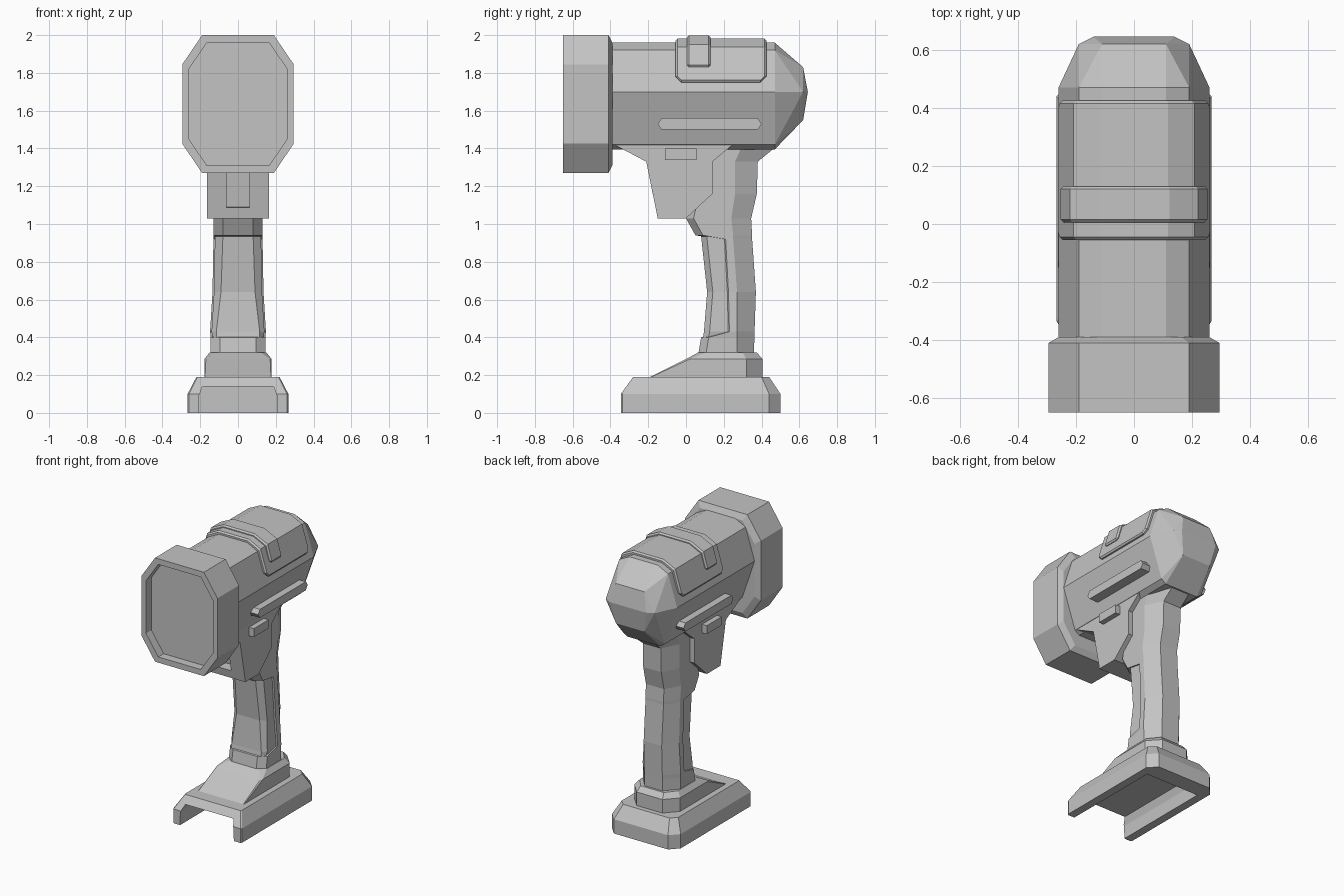
import bpy
import bmesh

cube = bpy.data.objects.get("Cube")
if cube:
    bpy.data.objects.remove(cube)

grey = bpy.data.materials.new("plain_grey")
grey.use_nodes = True
GREY = (0.55, 0.55, 0.55, 1)
grey.diffuse_color = GREY
grey.node_tree.nodes["Principled BSDF"].inputs["Base Color"].default_value = GREY


def finish(name, bm):
    bmesh.ops.recalc_face_normals(bm, faces=bm.faces)
    mesh = bpy.data.meshes.new(name)
    bm.to_mesh(mesh)
    bm.free()
    mesh.materials.append(grey)
    obj = bpy.data.objects.new(name, mesh)
    bpy.context.scene.collection.objects.link(obj)
    return obj


def loft(name, rings):
    """Skin a list of equal-length point rings and cap both ends."""
    bm = bmesh.new()
    rows = [[bm.verts.new(p) for p in ring] for ring in rings]
    n = len(rows[0])
    for a, b in zip(rows, rows[1:]):
        for i in range(n):
            j = (i + 1) % n
            bm.faces.new((a[i], a[j], b[j], b[i]))
    bm.faces.new(rows[0])
    bm.faces.new(rows[-1])
    return finish(name, bm)


def both(half):
    """Close a right-hand half outline by mirroring it across x = 0."""
    return half + [(-x, v) for x, v in reversed(half)]


def at_y(half, y):
    return [(x, y, z) for x, z in both(half)]


def at_z(z, front, front_half, cut, side, back_cut, back, back_half):
    half = [(front_half, front), (side, front + cut), (side, back_cut), (back_half, back)]
    return [(x, y, z) for x, y in both(half)]


def side_prism(name, outline, x0, x1):
    return loft(name, [[(x, y, z) for y, z in outline] for x in (x0, x1)])


def bevel(obj, width, angle=0.6):
    mod = obj.modifiers.new("bevel", "BEVEL")
    mod.width, mod.segments, mod.angle_limit = width, 1, angle


def cut(obj, cutter):
    mod = obj.modifiers.new("cut", "BOOLEAN")
    mod.object, mod.operation, mod.solver = cutter, "DIFFERENCE", "EXACT"
    cutter.hide_render = True
    cutter.hide_viewport = True
    cutter.display_type = "WIRE"


# Front ring with a shallow recessed face
def ring_outline(w, top, bottom, corner_x, corner_z):
    return [(corner_x, top), (w, top - corner_z), (w, bottom + corner_z), (corner_x, bottom)]


outer = ring_outline(0.295, 2.0, 1.27, 0.19, 0.155)
inner = ring_outline(0.26, 1.96, 1.31, 0.165, 0.14)
loft("front_ring", [at_y(inner, -0.39), at_y(outer, -0.41), at_y(outer, -0.65),
                    at_y(inner, -0.65), at_y(inner, -0.59)])

# Main barrel housing
barrel = [(0.11, 1.96), (0.19, 1.92), (0.26, 1.70), (0.165, 1.42), (0.13, 1.395)]
loft("barrel_housing", [at_y(barrel, -0.40), at_y(barrel, 0.47)])

# Faceted rear cap
bm = bmesh.new()
points = at_y(barrel, 0.47) + at_y([(0.11, 1.83), (0.19, 1.70), (0.11, 1.55)], 0.62)
points += [(0.14, 0.645, 1.70), (-0.14, 0.645, 1.70)]
for p in points:
    bm.verts.new(p)
bmesh.ops.convex_hull(bm, input=bm.verts)
bmesh.ops.dissolve_limit(bm, angle_limit=0.03, verts=bm.verts, edges=bm.edges)
finish("rear_cap", bm)


# Top cover and strap wrapped over the housing
def wrap(name, d, y0, y1, low, corner):
    rings = []
    for y, z in ((y0, low + corner), (y0 + corner, low), (y1 - corner, low), (y1, low + corner)):
        x = 0.26 - (z - 1.70) * 0.318
        rings.append(at_y([(0.11 + d * 0.3, 1.96 + d), (0.19 + d * 0.8, 1.92 + d * 0.8),
                           (x + d, z), (x - 0.04, z)], y))
    bevel(loft(name, rings), 0.01, 0.9)


wrap("top_cover", 0.022, -0.055, 0.425, 1.75, 0.03)
wrap("top_strap", 0.038, 0.005, 0.13, 1.83, 0.012)

# Trigger housing with a slot in its front
trigger = side_prism("trigger_housing", [
    (-0.40, 1.43), (-0.21, 1.33), (-0.15, 1.03), (0.0, 1.03), (0.14, 1.16),
    (0.14, 1.33), (0.26, 1.43)], -0.163, 0.163)
cut(trigger, side_prism("trigger_slot_cutter", [
    (-0.5, 1.07), (-0.09, 1.09), (-0.12, 1.31), (-0.5, 1.31)], -0.06, 0.06))

# Side rails and small side blocks
for side, s in (("left", 1), ("right", -1)):
    side_prism(side + "_rail", [
        (-0.15, 1.53), (-0.13, 1.56), (0.38, 1.56), (0.40, 1.53), (0.38, 1.50),
        (-0.13, 1.50)], 0.16 * s, 0.262 * s)
    side_prism(side + "_block", [
        (-0.11, 1.34), (0.055, 1.34), (0.055, 1.40), (-0.11, 1.40)], 0.12 * s, 0.2 * s)

# Handle, set back behind the grip panel
handle = []
for z, front, side, back_cut, back in (
        (1.42, 0.06, 0.13, 0.30, 0.49), (1.33, 0.05, 0.13, 0.26, 0.38),
        (1.16, 0.03, 0.13, 0.26, 0.375), (1.03, 0.0, 0.13, 0.24, 0.345),
        (0.94, 0.05, 0.13, 0.25, 0.35), (0.92, 0.17, 0.13, 0.25, 0.35),
        (0.64, 0.185, 0.135, 0.27, 0.37), (0.43, 0.19, 0.148, 0.27, 0.363),
        (0.40, 0.08, 0.145, 0.27, 0.362), (0.31, 0.065, 0.145, 0.27, 0.36)):
    handle.append(at_z(z, front, side - 0.05, 0.04, side, back_cut, back, 0.07))
loft("handle", handle)

grip = []
for z, front, flat, side in ((0.935, 0.08, 0.08, 0.122), (0.64, 0.112, 0.09, 0.127),
                             (0.43, 0.095, 0.115, 0.14), (0.40, 0.09, 0.115, 0.135)):
    grip.append(at_z(z, front, flat, 0.03, side, 0.24, 0.26, 0.08))
loft("grip_panel", grip)

# Sloped pedestal under the handle
loft("pedestal", [
    at_z(0.18, -0.21, 0.175, 0.005, 0.178, 0.32, 0.405, 0.10),
    at_z(0.285, 0.0, 0.17, 0.02, 0.178, 0.32, 0.405, 0.10),
    at_z(0.32, 0.065, 0.12, 0.04, 0.15, 0.30, 0.375, 0.09)])

# Foot with a channel open to the front and below
foot = loft("foot", [
    at_z(0.0, -0.345, 0.26, 0.01, 0.267, 0.44, 0.5, 0.21),
    at_z(0.10, -0.345, 0.26, 0.01, 0.267, 0.44, 0.5, 0.21),
    at_z(0.19, -0.28, 0.215, 0.01, 0.22, 0.40, 0.44, 0.18)])
channel = [(0.21, -0.05), (0.207, 0.09), (0.188, 0.14)]
cut(foot, loft("foot_channel_cutter", [at_y(channel, -0.6), at_y(channel, 0.38)]))
